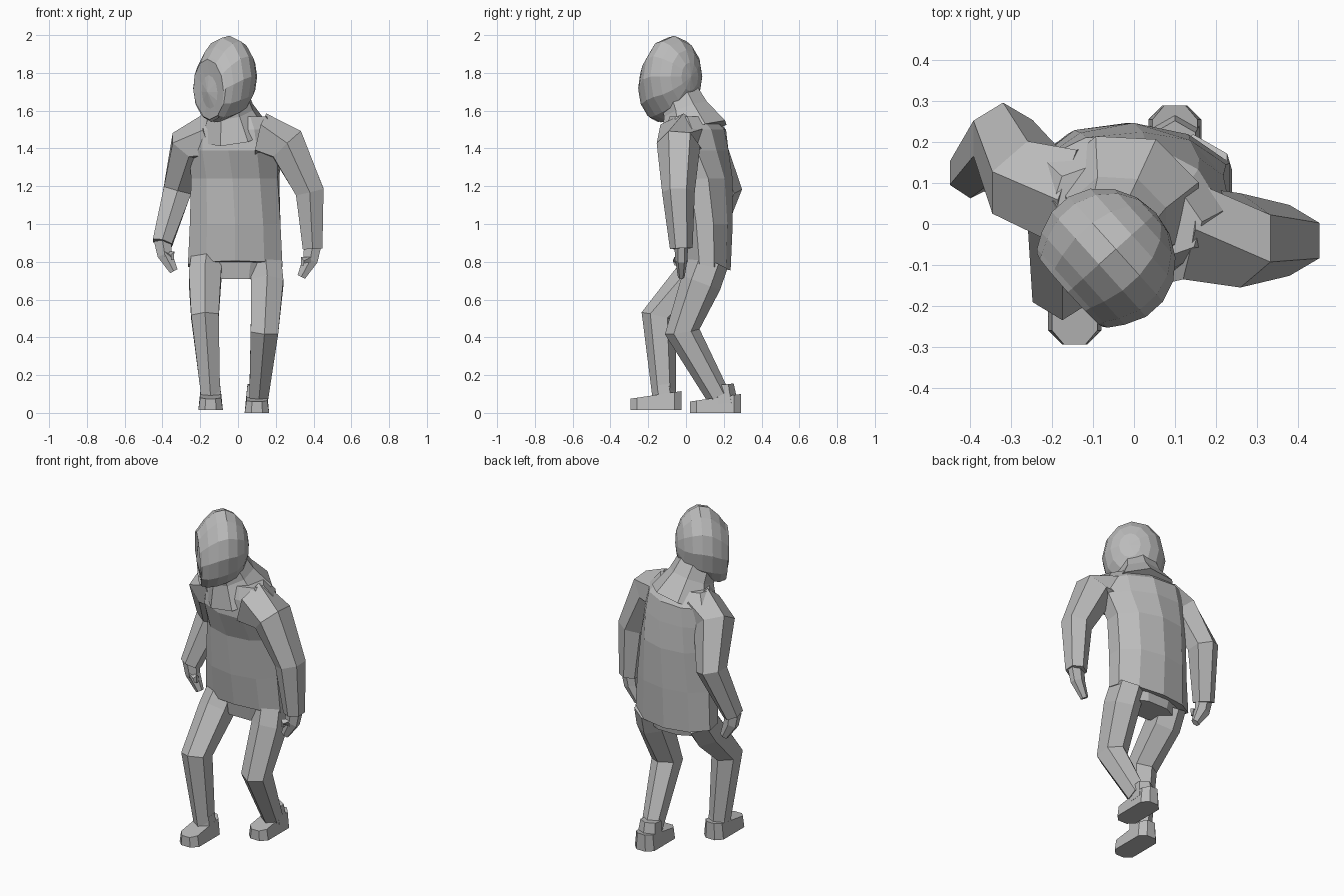
import bpy, bmesh, math
from mathutils import Vector, Matrix

if "Cube" in bpy.data.objects:
    bpy.data.objects.remove(bpy.data.objects["Cube"])

SHADE = (0.5, 0.5, 0.5, 1)
grey = bpy.data.materials.new("plain grey")
grey.use_nodes = True
grey.diffuse_color = SHADE
grey.node_tree.nodes["Principled BSDF"].inputs["Base Color"].default_value = SHADE


def add_part(name, bm):
    """Turn a finished bmesh into a grey object."""
    bmesh.ops.recalc_face_normals(bm, faces=bm.faces)
    mesh = bpy.data.meshes.new(name)
    bm.to_mesh(mesh)
    bm.free()
    mesh.materials.append(grey)
    bpy.context.collection.objects.link(bpy.data.objects.new(name, mesh))


def loft(name, rings, sides):
    """Skin a row of rings, each given as centre, width vector and depth vector."""
    bm = bmesh.new()
    grow = 1 / math.cos(math.pi / sides)
    loops = []
    for centre, wide, deep in rings:
        angles = [math.tau * (k + 0.5) / sides for k in range(sides)]
        loops.append([bm.verts.new(centre + (wide * math.cos(a) + deep * math.sin(a)) * grow)
                      for a in angles])
    for low, high in zip(loops, loops[1:]):
        for k in range(sides):
            bm.faces.new((low[k - 1], low[k], high[k], high[k - 1]))
    bm.faces.new(loops[0])
    bm.faces.new(loops[-1])
    add_part(name, bm)


def limb(name, joints, radii, sides=6, flat=1):
    """Tube through the joints with a radius at each, mitred at every bend."""
    points = [Vector(joint) for joint in joints]
    rings = []
    for i, (point, radius) in enumerate(zip(points, radii)):
        before, after = points[max(i - 1, 0)], points[min(i + 1, len(points) - 1)]
        along = (after - before).normalized()
        wide = Vector((1, 0, 0))
        wide = (wide - along * wide.dot(along)).normalized()
        rings.append((point, wide * radius, along.cross(wide) * radius * flat))
    loft(name, rings, sides)


def hooded_top():
    """Loose body that leans forward and twists towards the shoulders."""
    rings = []
    # Height, front, back, half width, twist
    for z, front, back, width, twist in ((0.78, -0.01, 0.23, 0.25, 0),
                                         (1, -0.04, 0.24, 0.24, 0),
                                         (1.24, -0.06, 0.24, 0.23, -5),
                                         (1.39, -0.11, 0.22, 0.24, -12),
                                         (1.5, -0.1, 0.2, 0.23, -16),
                                         (1.57, -0.07, 0.13, 0.18, -18)):
        turn = Matrix.Rotation(math.radians(twist), 3, "Z")
        depth = (back - front) / 2
        hem_tilt = 0.2 * depth if not rings else 0
        rings.append((Vector((-0.015, front + depth, z)), turn @ Vector((width, 0, 0)),
                      turn @ Vector((0, depth, -hem_tilt))))
    loft("hooded_top", rings, 10)


def hooded_head():
    """Ball with its poles front and back, cut flat in front and inset for the face."""
    bm = bmesh.new()
    bmesh.ops.create_uvsphere(bm, u_segments=12, v_segments=9, radius=1)
    bm.transform(Matrix.Rotation(math.pi / 2, 4, "X"))
    rim = 0.72
    opening = [f for f in bm.faces if all(v.co.y < -rim for v in f.verts)]
    for v in bm.verts:
        front = min(max(-v.co.y, 0), rim)
        if v.co.y < -rim:
            v.co = Vector((v.co.x * 1.15, -rim, v.co.z * 1.1))
        v.co.z = v.co.z * (1 + 0.1 * front) - 0.38 * front
    bmesh.ops.inset_region(bm, faces=opening, thickness=0.05, depth=-0.1)
    nose = min((v for f in opening for v in f.verts),
               key=lambda v: v.co.x ** 2 + (v.co.z + 0.3) ** 2)
    nose.co.y -= 0.1
    bm.transform(Matrix.Translation((-0.065, -0.08, 1.78))
                 @ Matrix.Rotation(math.radians(-48), 4, "Z")
                 @ Matrix.Diagonal((0.175, 0.16, 0.22, 1)))
    add_part("hood_and_face", bm)


def shoe(name, x, y, floor):
    """Block with clipped corners and a low toe."""
    bm = bmesh.new()
    bmesh.ops.create_cube(bm, size=1)
    bm.transform(Matrix.Diagonal((0.13, 0.27, 0.08, 1)))
    upright = [e for e in bm.edges if abs(e.verts[0].co.z - e.verts[1].co.z) > 0.05]
    bmesh.ops.bevel(bm, geom=upright, offset=0.035, segments=1, affect="EDGES")
    for v in bm.verts:
        if v.co.z > 0:
            v.co.x *= 0.85
            v.co.z += 0.15 * v.co.y
    bm.transform(Matrix.Translation((x, y, floor + 0.04)))
    add_part(name, bm)


hooded_top()
hooded_head()
limb("hood_collar", [(-0.02, 0.04, 1.48), (-0.04, 0, 1.6), (-0.06, -0.04, 1.7)],
     [0.18, 0.12, 0.1], sides=8)

# Sleeves, from inside the shoulder to the wrist
wrists = {"left": Vector((0.395, -0.025, 0.87)), "right": Vector((-0.4, 0.12, 0.9))}
sleeve_radii = [0.12, 0.1, 0.075, 0.052]
limb("left_sleeve", [(0.12, -0.02, 1.45), (0.26, -0.04, 1.42), (0.38, -0.04, 1.17),
                     wrists["left"]], sleeve_radii)
limb("right_sleeve", [(-0.14, 0.07, 1.45), (-0.26, 0.1, 1.41), (-0.32, 0.21, 1.18),
                      wrists["right"]], sleeve_radii)

# Hands curl inwards from the wrists
for side, wrist in wrists.items():
    inward = Vector((-0.06 if side == "left" else 0.06, 0, 0))
    down, ahead = Vector((0, 0, -0.15)), Vector((0, -0.04, 0))
    palm = wrist + inward * 0.2 + down * 0.4
    limb(side + "_hand", [wrist - down * 0.1, palm, wrist + inward + down],
         [0.045, 0.04, 0.022], flat=0.7)
    thumb = palm + inward * 0.7 + ahead * 0.7
    limb(side + "_thumb", [palm + ahead * 0.4, thumb, thumb + down * 0.2],
         [0.016, 0.014, 0.008], sides=4)

# Trousers
limb("hips", [(-0.01, 0.11, 0.88), (-0.01, 0.11, 0.71)], [0.21, 0.16], sides=8, flat=0.5)
leg_radii = [0.083, 0.085, 0.073, 0.05]
limb("right_leg", [(-0.165, 0.1, 0.8), (-0.175, 0.04, 0.71), (-0.175, -0.145, 0.51),
                   (-0.145, -0.115, 0.09)], leg_radii, flat=1.1)
limb("left_leg", [(0.145, 0.12, 0.8), (0.155, 0.08, 0.69), (0.14, -0.02, 0.43),
                  (0.11, 0.17, 0.09)], leg_radii, flat=1.1)

# Shoes with ankle collars
for side, x, y, floor in (("left", 0.1, 0.155, 0), ("right", -0.145, -0.16, 0.015)):
    shoe(side + "_shoe", x, y, floor)
    limb(side + "_shoe_collar", [(x, y + 0.05, 0.05), (x, y + 0.04, 0.15)], [0.06, 0.05])
